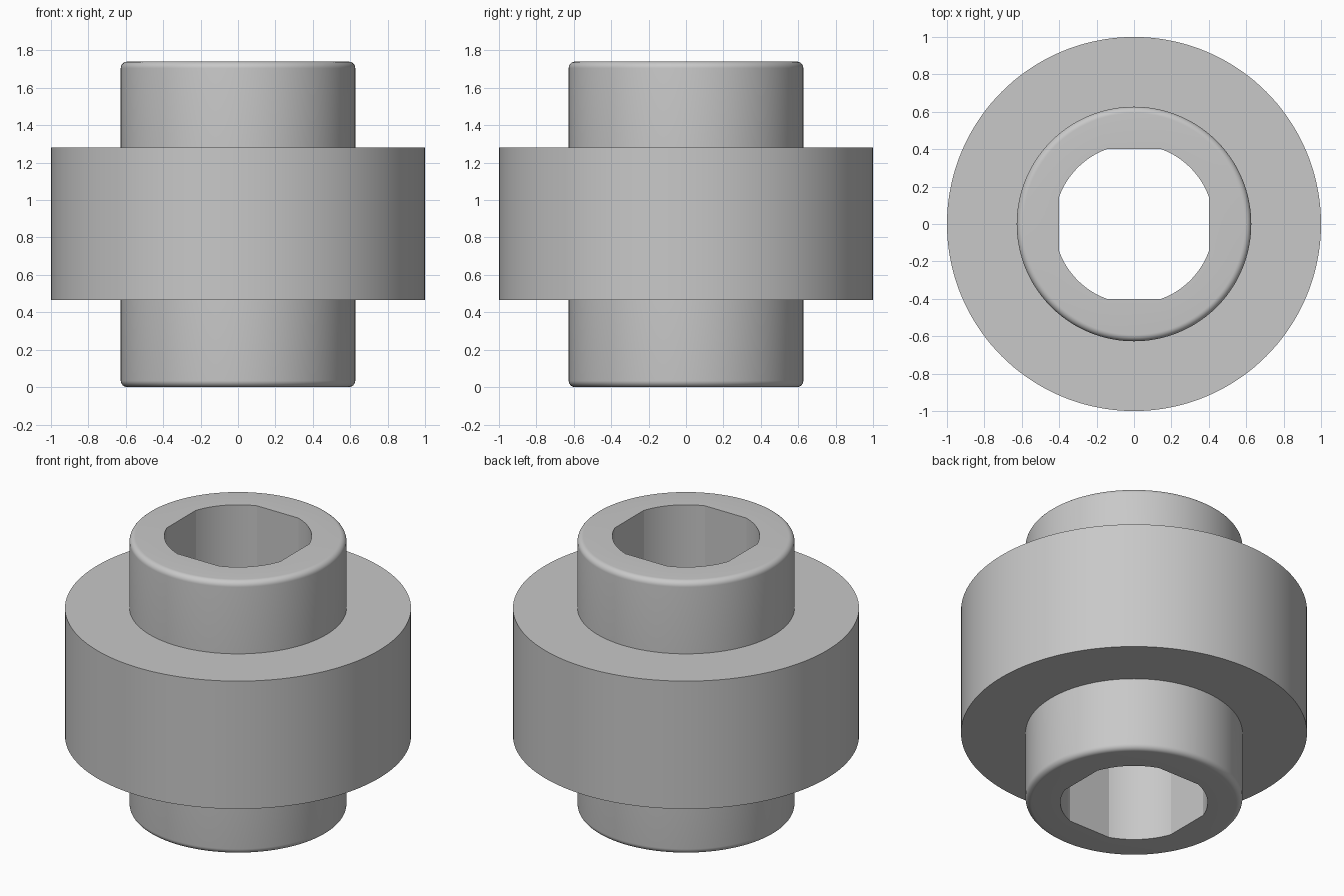
import bpy
import bmesh
from math import sin, cos, pi, radians

old = bpy.data.objects.get("Cube")
if old:
    bpy.data.objects.remove(old, do_unlink=True)

SIDES = 144
HEIGHT = 1.74
HUB_R, FLANGE_R = 0.627, 1.0
FLANGE_Z0, FLANGE_Z1 = 0.465, 1.28
ROUND, ROUND_STEPS = 0.035, 8
FLAT = 0.4                           # bore flats, distance from the axis
BORE_R = FLAT / cos(radians(20))     # bore arcs between the flats

steel = bpy.data.materials.new("Light grey")
steel.use_nodes = True
grey = (0.58, 0.58, 0.58, 1.0)
steel.diffuse_color = grey
steel.node_tree.nodes["Principled BSDF"].inputs["Base Color"].default_value = grey


def bore(a):
    """Round bore cut by four flats."""
    return min(BORE_R, FLAT / max(abs(cos(a)), abs(sin(a))))


def fillet(z_centre, start):
    """Quarter-circle of (radius, height) points on the hub rim."""
    angles = [start + pi / 2 * i / ROUND_STEPS for i in range(ROUND_STEPS + 1)]
    return [(HUB_R - ROUND + ROUND * cos(a), z_centre + ROUND * sin(a)) for a in angles]


# Outer profile from bottom to top
profile = fillet(ROUND, -pi / 2)
profile += [(HUB_R, FLANGE_Z0), (FLANGE_R, FLANGE_Z0),
            (FLANGE_R, FLANGE_Z1), (HUB_R, FLANGE_Z1)]
profile += fillet(HEIGHT - ROUND, 0)

# Revolve the profile and close it through the bore
bm = bmesh.new()
angles = [2 * pi * i / SIDES for i in range(SIDES)]


def ring(radius, z):
    return [bm.verts.new((radius(a) * cos(a), radius(a) * sin(a), z)) for a in angles]


rings = [ring(lambda a, r=r: r, z) for r, z in profile]
rings += [ring(bore, HEIGHT), ring(bore, 0)]
for k, lower in enumerate(rings):
    upper = rings[(k + 1) % len(rings)]
    for i in range(SIDES):
        j = (i + 1) % SIDES
        bm.faces.new((lower[i], lower[j], upper[j], upper[i]))
bmesh.ops.recalc_face_normals(bm, faces=bm.faces)

mesh = bpy.data.meshes.new("flanged_hub")
bm.to_mesh(mesh)
bm.free()
mesh.materials.append(steel)
hub = bpy.data.objects.new("flanged_hub", mesh)
bpy.context.collection.objects.link(hub)

# Smooth the round walls, keep the rims and bore flats crisp
bpy.ops.object.select_all(action='DESELECT')
hub.select_set(True)
bpy.context.view_layer.objects.active = hub
bpy.ops.object.shade_smooth_by_angle(angle=radians(15))
